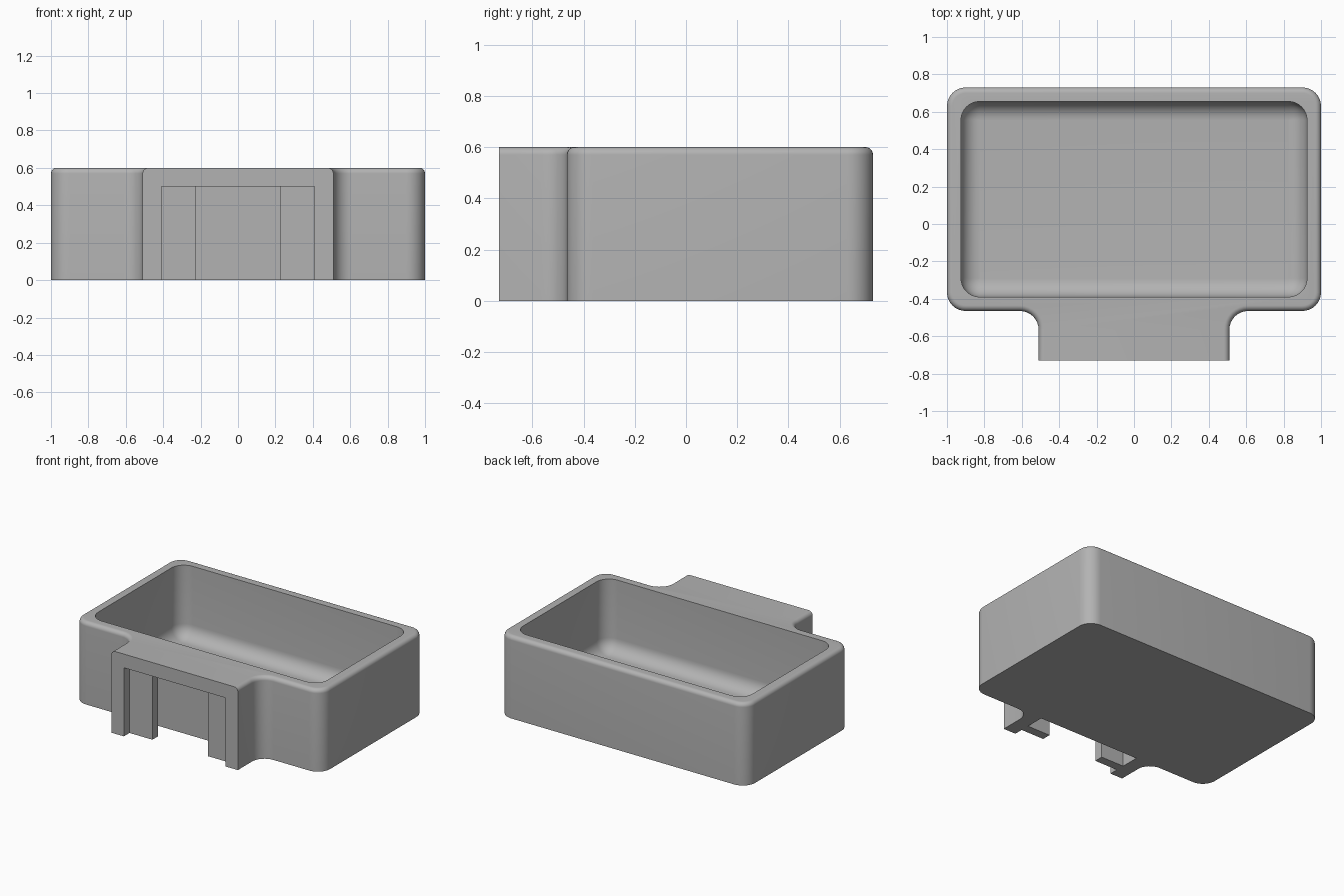
import bpy, bmesh
from math import sin, cos, radians

if "Cube" in bpy.data.objects:
    bpy.data.objects.remove(bpy.data.objects["Cube"])

HEIGHT = 0.6
FRONT, SEAM, BACK = -0.73, -0.465, 0.73
STEPS = 8

grey = bpy.data.materials.new("light grey")
grey.use_nodes = True
grey.diffuse_color = (0.45, 0.45, 0.45, 1)
grey.node_tree.nodes["Principled BSDF"].inputs["Base Color"].default_value = (0.45, 0.45, 0.45, 1)


def arc(cx, cy, r, start, end):
    angles = [radians(start + (end - start) * i / STEPS) for i in range(STEPS + 1)]
    return [(cx + r * cos(a), cy + r * sin(a)) for a in angles]


def mirrored(half):
    """Close a right-hand half outline with its mirror image."""
    return half + [(-x, y) for x, y in reversed(half)]


def holder_outline(d):
    """Tray with front bracket, shrunk by d everywhere but at the flat front."""
    half = [(0.51 - d, FRONT)]
    half += arc(0.61, SEAM - 0.1, 0.1 + d, 180, 90)
    half += arc(0.9, SEAM + 0.1, 0.1 - d, -90, 0)
    half += arc(0.9, BACK - 0.1, 0.1 - d, 0, 90)
    return mirrored(half)


def cavity_outline(d):
    half = arc(0.825, -0.29, 0.1 - d, -90, 0) + arc(0.825, 0.555, 0.1 - d, 0, 90)
    return mirrored(half)


def loft(name, layers):
    """Solid skinned through outlines stacked upwards."""
    bm = bmesh.new()
    rings = [[bm.verts.new((x, y, z)) for x, y in pts] for pts, z in layers]
    n = len(rings[0])
    for low, high in zip(rings, rings[1:]):
        for i in range(n):
            j = (i + 1) % n
            bm.faces.new((low[i], low[j], high[j], high[i]))
    bm.faces.new(rings[0][::-1])
    bm.faces.new(rings[-1])
    bmesh.ops.recalc_face_normals(bm, faces=bm.faces)
    mesh = bpy.data.meshes.new(name)
    bm.to_mesh(mesh)
    bm.free()
    mesh.materials.append(grey)
    obj = bpy.data.objects.new(name, mesh)
    bpy.context.collection.objects.link(obj)
    return obj


quarter = [radians(90 * i / STEPS) for i in range(STEPS + 1)]

# Outer body with a rounded top rim
r = 0.03
layers = [(holder_outline(0), 0)]
layers += [(holder_outline(r * (1 - cos(a))), HEIGHT - r + r * sin(a)) for a in quarter]
holder = loft("tray_holder", layers)

# Tray hollow with a rounded floor edge
r, floor = 0.098, 0.075
layers = [(cavity_outline(r * (1 - sin(a))), floor + r * (1 - cos(a))) for a in quarter]
layers.append((cavity_outline(0), HEIGHT + 0.1))
hollow = loft("tray_hollow_cutter", layers)

# Slot behind two inward lips, open below and at the front
profile = mirrored([(0.41, FRONT - 0.1), (0.41, -0.665), (0.225, -0.665),
                    (0.225, -0.6), (0.41, -0.6), (0.41, SEAM)])
slot = loft("bracket_slot_cutter", [(profile, -0.1), (profile, 0.5)])

# Cut both out of the body
bpy.context.view_layer.objects.active = holder
for cutter in (hollow, slot):
    cutter.hide_render = True
    mod = holder.modifiers.new("cut", "BOOLEAN")
    mod.operation = "DIFFERENCE"
    mod.solver = "EXACT"
    mod.object = cutter
    bpy.ops.object.modifier_apply(modifier=mod.name)
    bpy.data.objects.remove(cutter)

bpy.ops.object.select_all(action="DESELECT")
holder.select_set(True)
bpy.ops.object.shade_smooth_by_angle(angle=radians(30))
